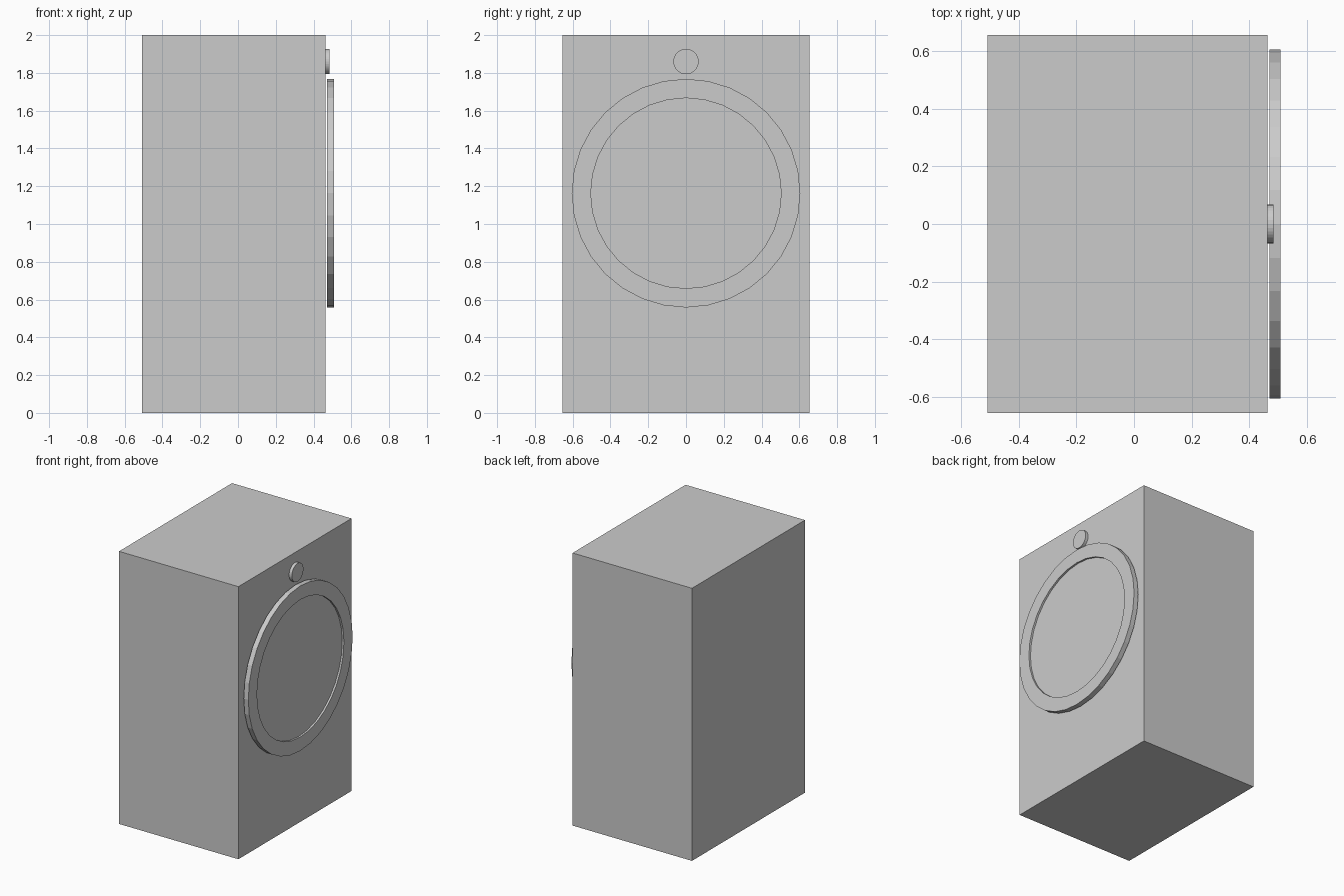
import bpy, bmesh
from math import pi
from mathutils import Matrix

if "Cube" in bpy.data.objects:
    bpy.data.objects.remove(bpy.data.objects["Cube"])

SEGMENTS = 32


def finish(bm, name):
    bmesh.ops.recalc_face_normals(bm, faces=bm.faces)
    mesh = bpy.data.meshes.new(name)
    bm.to_mesh(mesh)
    bm.free()
    obj = bpy.data.objects.new(name, mesh)
    bpy.context.collection.objects.link(obj)
    return obj


def box(name, lo, hi):
    bm = bmesh.new()
    bmesh.ops.create_cube(bm, size=1)
    size = [h - l for l, h in zip(lo, hi)]
    mid = [(h + l) / 2 for l, h in zip(lo, hi)]
    bm.transform(Matrix.Translation(mid) @ Matrix.Diagonal((*size, 1)))
    return finish(bm, name)


def disc(name, x0, x1, z, radius, rim=0, recess=0):
    """Flat-sided disc facing +x, optionally with a raised rim on its face."""
    bm = bmesh.new()
    bmesh.ops.create_cone(bm, cap_ends=True, segments=SEGMENTS,
                          radius1=radius, radius2=radius, depth=x1 - x0)
    if rim:
        top = max(bm.faces, key=lambda f: f.calc_center_median().z)
        inner = radius - rim
        # shrink a new loop inward, then sink the middle
        bmesh.ops.inset_individual(bm, faces=[top], thickness=0, depth=0)
        for v in top.verts:
            v.co.x *= inner / radius
            v.co.y *= inner / radius
        sunk = bmesh.ops.extrude_discrete_faces(bm, faces=[top])["faces"][0]
        for v in sunk.verts:
            v.co.z -= recess
    bm.transform(Matrix.Translation(((x0 + x1) / 2, 0, z))
                 @ Matrix.Rotation(pi / 2, 4, 'Y'))
    return finish(bm, name)


# Cabinet
box("cabinet", (-0.507, -0.655, 0), (0.462, 0.655, 2))

# Round door with raised frame and slightly recessed window
disc("door", 0.470, 0.507, 1.163, 0.605, rim=0.101, recess=0.014)

# Control dial above the door
disc("dial", 0.462, 0.484, 1.86, 0.067)
